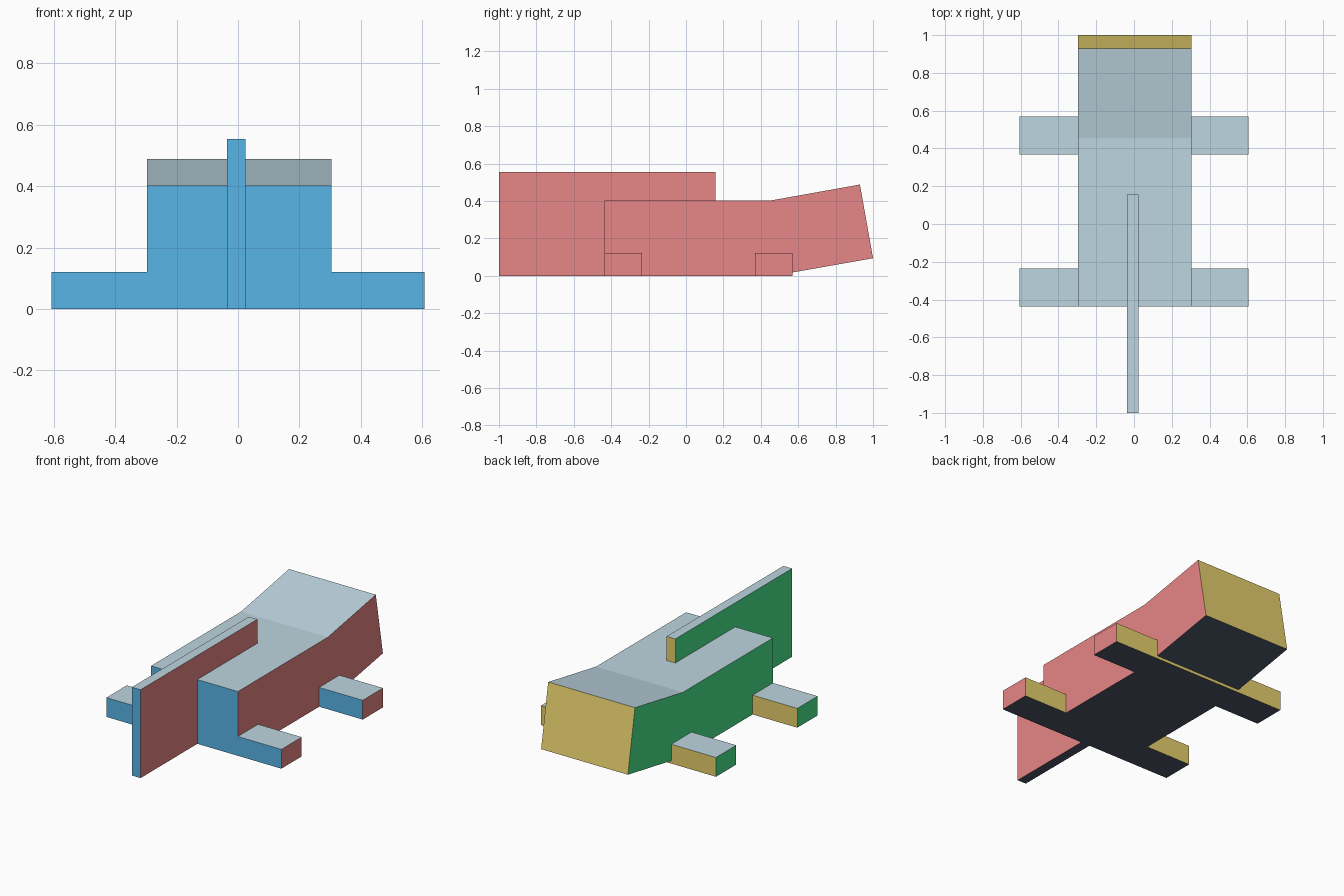
import bpy
import bmesh

cube = bpy.data.objects.get("Cube")
if cube:
    bpy.data.objects.remove(cube, do_unlink=True)


def linear(v):
    v /= 255
    return v / 12.92 if v <= 0.04045 else ((v + 0.055) / 1.055) ** 2.4


def material(name, rgb):
    colour = [linear(v) for v in rgb] + [1.0]
    mat = bpy.data.materials.new(name)
    mat.use_nodes = True
    mat.diffuse_color = colour
    mat.node_tree.nodes["Principled BSDF"].inputs["Base Color"].default_value = colour
    return mat


# One colour per facing direction: left, right, back, front, top, bottom
MATERIALS = [
    material("rose_red", (234, 136, 136)),
    material("leaf_green", (74, 232, 143)),
    material("straw_yellow", (237, 213, 113)),
    material("sky_blue", (91, 186, 237)),
    material("pale_grey", (190, 214, 225)),
    material("dark_slate", (77, 86, 104)),
]


def facing(normal):
    axis = max(range(3), key=lambda i: abs(normal[i]))
    return axis * 2 + (normal[axis] < 0)


def extrude_profile(name, x0, x1, profile):
    """Extrude a (y, z) outline from x0 to x1 and colour faces by direction."""
    bm = bmesh.new()
    face = bm.faces.new([bm.verts.new((x0, y, z)) for y, z in profile])
    result = bmesh.ops.extrude_face_region(bm, geom=[face])
    verts = [g for g in result["geom"] if isinstance(g, bmesh.types.BMVert)]
    bmesh.ops.translate(bm, verts=verts, vec=(x1 - x0, 0, 0))
    bmesh.ops.recalc_face_normals(bm, faces=bm.faces)
    bm.normal_update()
    for f in bm.faces:
        f.material_index = facing(f.normal)
    mesh = bpy.data.meshes.new(name)
    for mat in MATERIALS:
        mesh.materials.append(mat)
    bm.to_mesh(mesh)
    bm.free()
    obj = bpy.data.objects.new(name, mesh)
    bpy.context.collection.objects.link(obj)


FRONT, REAR, TOP = -0.437, 0.57, 0.403
BODY_RIGHT, BODY_LEFT, FOOT_REACH = -0.297, 0.305, 0.607

# Body with the tilted rear section
extrude_profile("body", BODY_RIGHT, BODY_LEFT, [
    (FRONT, 0), (REAR, 0), (REAR, 0.018), (1.0, 0.094),
    (0.93, 0.488), (0.455, TOP), (FRONT, TOP)])

# Thin upright blade, stepped over the body
extrude_profile("blade", -0.036, 0.024, [
    (-1.0, 0), (FRONT, 0), (FRONT, TOP), (0.157, TOP),
    (0.157, 0.554), (-1.0, 0.554)])

# Four block feet
for end, y0 in (("front", FRONT), ("rear", REAR - 0.201)):
    outline = [(y0, 0), (y0 + 0.201, 0), (y0 + 0.201, 0.121), (y0, 0.121)]
    extrude_profile(end + "_left_foot", BODY_LEFT, FOOT_REACH, outline)
    extrude_profile(end + "_right_foot", -FOOT_REACH, BODY_RIGHT, outline)
